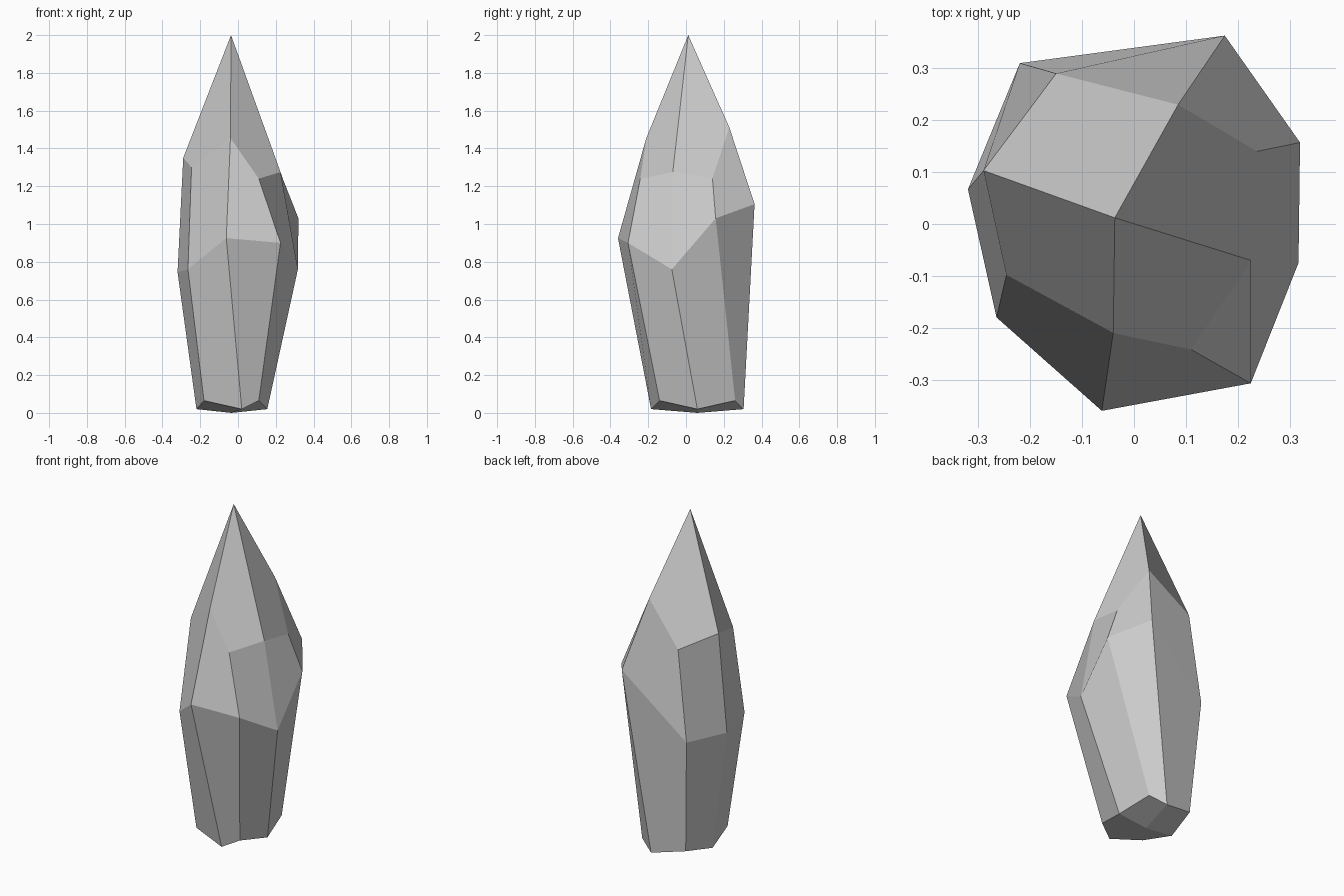
import bpy, bmesh

# Faceted crystal: three eight-point rings closed by a base centre and a pointed tip
base = [(0.02, -0.185, 0.02), (0.11, -0.14, 0.065), (0.155, 0.06, 0.02), (0.11, 0.26, 0.065),
        (0.02, 0.305, 0.02), (-0.18, 0.26, 0.065), (-0.22, 0.06, 0.02), (-0.18, -0.14, 0.065)]
waist = [(-0.062, -0.36, 0.925), (0.225, -0.307, 0.90), (0.317, -0.075, 0.76), (0.32, 0.157, 1.03),
         (0.175, 0.363, 1.105), (-0.22, 0.31, 0.75), (-0.32, 0.067, 0.745), (-0.265, -0.18, 0.76)]
shoulder = [(-0.04, -0.21, 1.455), (0.11, -0.242, 1.24), (0.225, -0.07, 1.275), (0.237, 0.14, 1.24),
            (0.085, 0.23, 1.51), (-0.15, 0.29, 1.285), (-0.29, 0.103, 1.35), (-0.246, -0.098, 1.30)]

bm = bmesh.new()
rings = [[bm.verts.new(p) for p in ring] for ring in (base, waist, shoulder)]
bottom = bm.verts.new((-0.035, 0.06, 0.0))
tip = bm.verts.new((-0.037, 0.012, 2.0))

# Side facets between neighbouring rings
for lo, hi in zip(rings, rings[1:]):
    for i in range(8):
        j = (i + 1) % 8
        bm.faces.new((lo[i], lo[j], hi[j], hi[i]))

# Four large facets each at the tip and the base
for i in range(0, 8, 2):
    for ring, centre in ((rings[0], bottom), (rings[2], tip)):
        bm.faces.new((centre, ring[i], ring[i + 1], ring[(i + 2) % 8]))

bmesh.ops.recalc_face_normals(bm, faces=bm.faces)
mesh = bpy.data.meshes.new("crystal")
bm.to_mesh(mesh)
bm.free()
bpy.context.collection.objects.link(bpy.data.objects.new("crystal", mesh))
